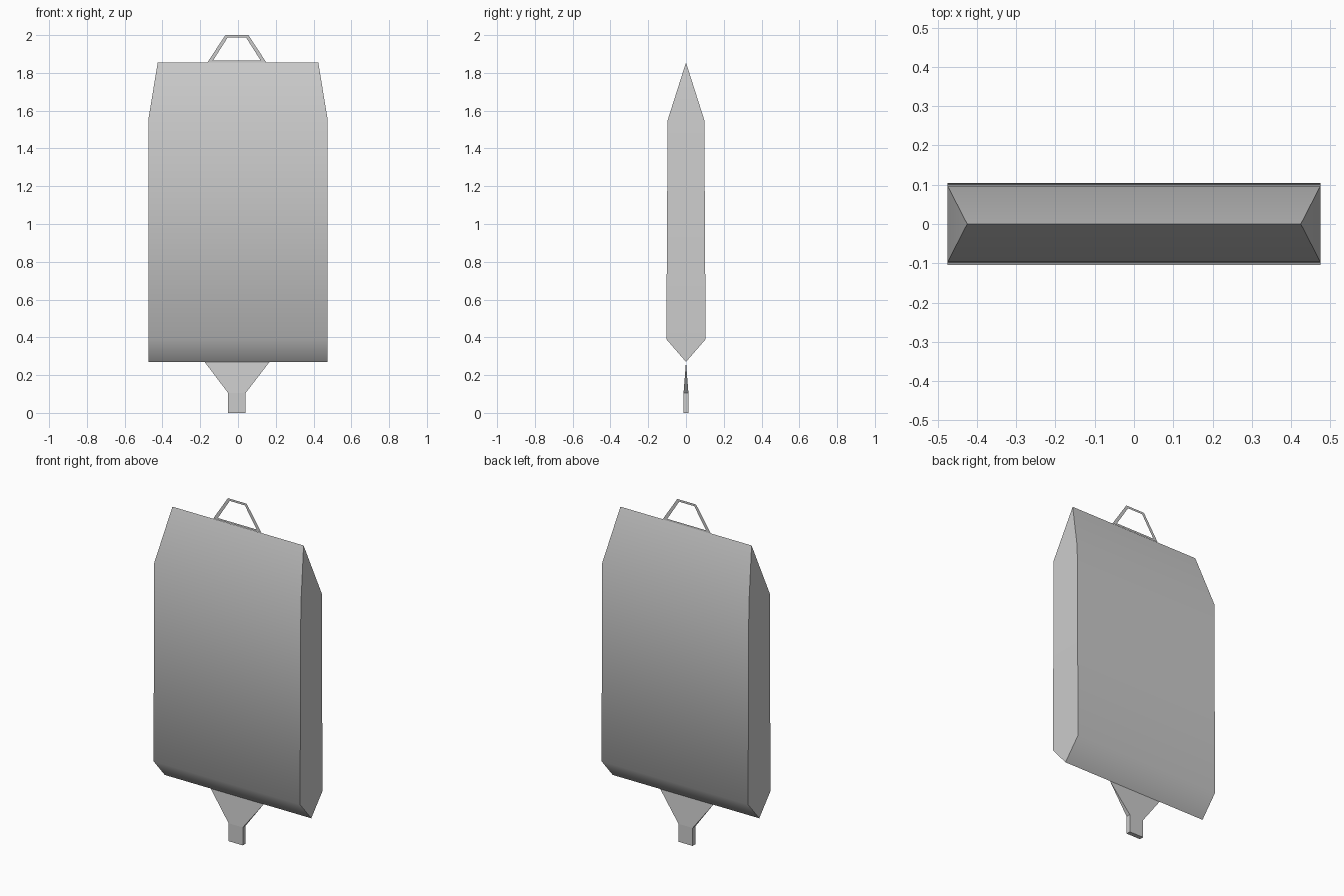
import bpy, bmesh
from math import radians

cube = bpy.data.objects.get("Cube")
if cube:
    bpy.data.objects.remove(cube, do_unlink=True)

grey = bpy.data.materials.new("soft grey")
grey.use_nodes = True
grey.diffuse_color = (0.6, 0.6, 0.6, 1)
grey.node_tree.nodes["Principled BSDF"].inputs["Base Color"].default_value = (0.6, 0.6, 0.6, 1)


def finish(bm, name, smooth=None):
    mesh = bpy.data.meshes.new(name)
    bm.to_mesh(mesh)
    bm.free()
    mesh.materials.append(grey)
    obj = bpy.data.objects.new(name, mesh)
    bpy.context.collection.objects.link(obj)
    if smooth:
        bpy.ops.object.select_all(action='DESELECT')
        obj.select_set(True)
        bpy.context.view_layer.objects.active = obj
        bpy.ops.object.shade_smooth_by_angle(angle=radians(smooth))
    return obj


def loft(name, levels, smooth=None):
    """Stack rectangles given as (z, left x, right x, half depth)."""
    bm = bmesh.new()
    rings = [[bm.verts.new(p) for p in
              ((x0, -d, z), (x1, -d, z), (x1, d, z), (x0, d, z))]
             for z, x0, x1, d in levels]
    for a, b in zip(rings, rings[1:]):
        for i in range(4):
            j = (i + 1) % 4
            bm.faces.new((a[i], a[j], b[j], b[i]))
    bm.faces.new(rings[0][::-1])
    bm.faces.new(rings[-1])
    # zero-depth ends collapse into a single sealed seam
    bmesh.ops.remove_doubles(bm, verts=bm.verts, dist=0.0001)
    bmesh.ops.recalc_face_normals(bm, faces=bm.faces)
    return finish(bm, name, smooth)


# Pouch, pinched to a seam at the top and bottom
loft("pouch", [(0.27, -0.475, 0.475, 0), (0.39, -0.475, 0.475, 0.104),
               (1.55, -0.475, 0.475, 0.097), (1.855, -0.425, 0.425, 0)], 45)

# Outlet funnel below the pouch
loft("outlet", [(0, -0.052, 0.04, 0.013), (0.105, -0.052, 0.04, 0.013),
                (0.27, -0.177, 0.167, 0)])

# Flat hanging loop on the top seam
outer = [(-0.162, 1.855), (-0.067, 2.0), (0.055, 2.0), (0.15, 1.855)]
inner = [(-0.132, 1.866), (-0.055, 1.987), (0.043, 1.987), (0.12, 1.866)]
bm = bmesh.new()
out_v, in_v = [[bm.verts.new((x, 0.002, z)) for x, z in ring] for ring in (outer, inner)]
for i in range(4):
    j = (i + 1) % 4
    bm.faces.new((out_v[i], in_v[i], in_v[j], out_v[j]))
finish(bm, "hanging_loop")
